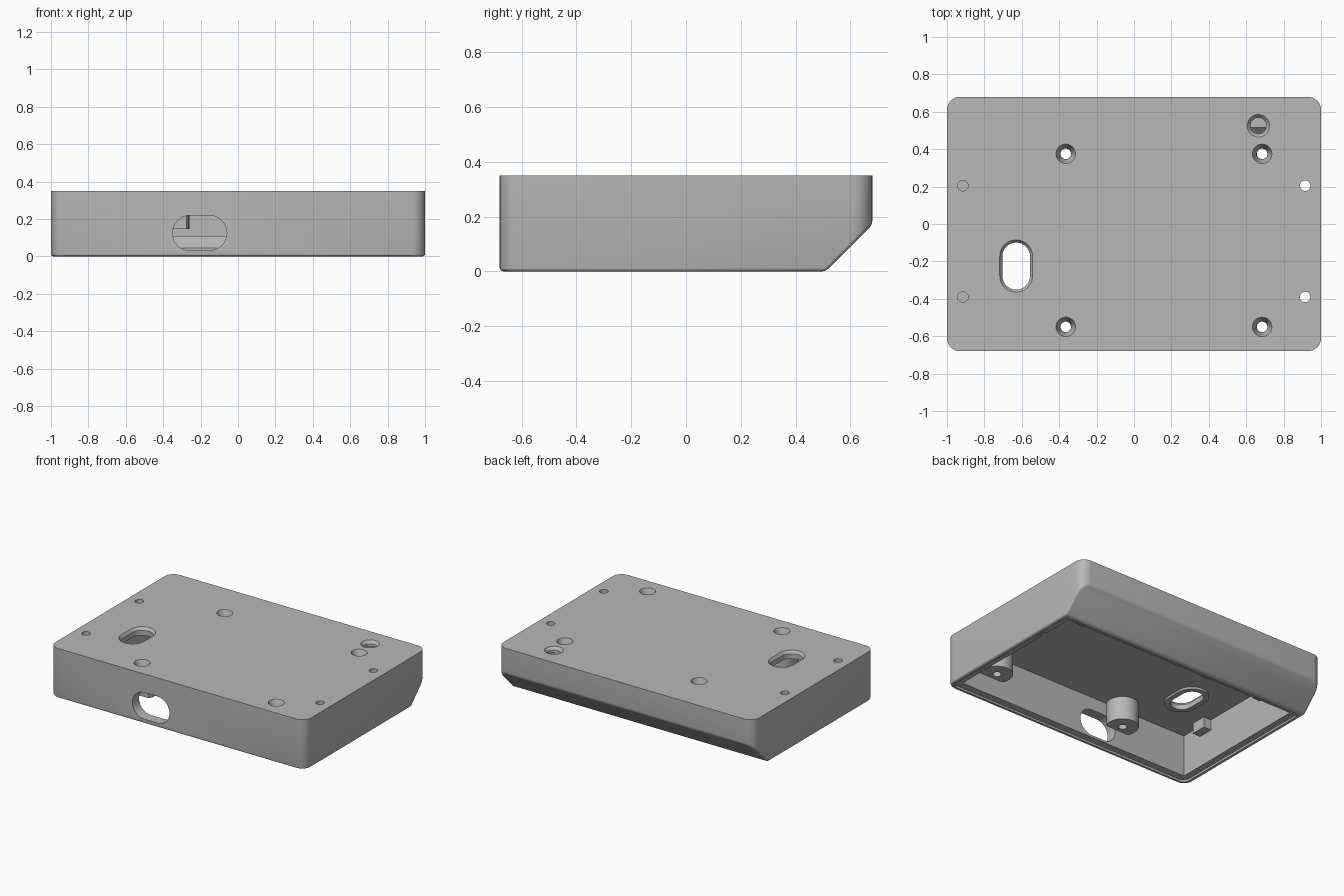
import bpy, bmesh
from math import pi, sin, cos
from mathutils import Vector

if "Cube" in bpy.data.objects:
    bpy.data.objects.remove(bpy.data.objects["Cube"], do_unlink=True)

grey = bpy.data.materials.new("plain grey")
grey.use_nodes = True
grey.diffuse_color = (0.48, 0.48, 0.48, 1)
grey.node_tree.nodes["Principled BSDF"].inputs["Base Color"].default_value = grey.diffuse_color


def rounded(hx, hy, r, n=8):
    """Outline of a rectangle with rounded corners, centred on the origin."""
    pts = []
    for k, (sx, sy) in enumerate(((1, 1), (-1, 1), (-1, -1), (1, -1))):
        for i in range(n + 1):
            a = (k + i / n) * pi / 2
            p = (sx * (hx - r) + r * cos(a), sy * (hy - r) + r * sin(a))
            if not pts or (Vector(p) - Vector(pts[-1])).length > 1e-5:
                pts.append(p)
    if (Vector(pts[0]) - Vector(pts[-1])).length < 1e-5:
        pts.pop()
    return pts


def loft(rings):
    """Closed solid through rings of matching points."""
    bm = bmesh.new()
    loops = [[bm.verts.new(p) for p in ring] for ring in rings]
    bm.faces.new(loops[0][::-1])
    bm.faces.new(loops[-1])
    for a, b in zip(loops, loops[1:]):
        for i in range(len(a)):
            j = (i + 1) % len(a)
            bm.faces.new((a[i], a[j], b[j], b[i]))
    bmesh.ops.recalc_face_normals(bm, faces=bm.faces[:])
    return bm


def upright(x, y, levels):
    """Vertical solid; each level is (z, half width, half depth, radius)."""
    return loft([[(x + u, y + v, z) for u, v in rounded(hx, hy, r)]
                 for z, hx, hy, r in levels])


def post(x, y, levels):
    return upright(x, y, [(z, r, r, r) for z, r in levels])


def make(name, bm):
    me = bpy.data.meshes.new(name)
    bm.to_mesh(me)
    bm.free()
    me.materials.append(grey)
    ob = bpy.data.objects.new(name, me)
    bpy.context.collection.objects.link(ob)
    return ob


def combine(body, bm, operation="DIFFERENCE"):
    tool = make("helper", bm)
    tool.hide_render = True
    mod = body.modifiers.new("combine", "BOOLEAN")
    mod.operation, mod.object, mod.solver = operation, tool, "EXACT"
    with bpy.context.temp_override(object=body, active_object=body):
        bpy.ops.object.modifier_apply(modifier=mod.name)
    bpy.data.objects.remove(tool, do_unlink=True)


# Outer block, sloped at the lower back, with softened lower edges
bm = upright(0, 0, [(0, 1, 0.68, 0.07), (0.35, 1, 0.68, 0.07)])
slope = Vector((0, 1, -1)).normalized()
cut = bmesh.ops.bisect_plane(bm, geom=bm.verts[:] + bm.edges[:] + bm.faces[:],
                             plane_co=(0, 0.51, 0), plane_no=slope, clear_outer=True)
rim = [e for e in cut["geom_cut"] if isinstance(e, bmesh.types.BMEdge)]
bmesh.ops.holes_fill(bm, edges=rim, sides=0)
bmesh.ops.recalc_face_normals(bm, faces=bm.faces[:])
caps = [f for f in bm.faces if f.normal.z < -0.5]
soft = {e for f in caps for e in f.edges if e.calc_face_angle(0) > 0.3}
bmesh.ops.bevel(bm, geom=list(soft), offset=0.014, offset_type="OFFSET",
                segments=3, profile=0.5, affect="EDGES", clamp_overlap=True)
body = make("enclosure_shell", bm)

# Open cavity with the sloped back wall and its small shelf
section = [(-0.605, -0.1), (0.45, -0.1), (0.45, 0.045), (0.515, 0.11),
           (0.605, 0.11), (0.605, 0.31), (-0.605, 0.31)]
combine(body, loft([[(x, y, z) for y, z in section] for x in (-0.925, 0.925)]))

# Rebate for the lid around the open bottom
combine(body, upright(0, -0.085, [(-0.1, 0.972, 0.57, 0.045), (0.015, 0.972, 0.57, 0.045)]))

# Screw bosses, tabs on the right wall and slot collar
screws = [(x, y) for x in (-0.365, 0.685) for y in (-0.55, 0.375)]
for x, y in screws:
    combine(body, post(x, y, [(0.145, 0.105), (0.33, 0.105)]), "UNION")
for y in (-0.39, 0.205):
    tab = [(-0.95, y - 0.055), (-0.865, y - 0.055), (-0.865, y + 0.055), (-0.95, y + 0.055)]
    combine(body, loft([[(u, v, z) for u, v in tab] for z in (0.235, 0.33)]), "UNION")
combine(body, upright(-0.63, -0.225, [(0.295, 0.11, 0.162, 0.11), (0.33, 0.11, 0.162, 0.11)]), "UNION")

# Countersunk screw holes and round cable hole
for x, y in screws:
    combine(body, post(x, y, [(0.1, 0.028), (0.29, 0.028), (0.35, 0.052), (0.4, 0.052)]))
combine(body, post(0.665, 0.525, [(0.25, 0.043), (0.33, 0.043), (0.35, 0.06), (0.4, 0.06)]))

# Small pin holes: blind on one side, through on the other
for y in (-0.39, 0.205):
    combine(body, post(-0.915, y, [(0.27, 0.028), (0.4, 0.028)]))
    combine(body, post(0.915, y, [(-0.1, 0.028), (0.4, 0.028)]))

# Chamfered oblong slot in the top
combine(body, upright(-0.63, -0.225, [(0.2, 0.074, 0.126, 0.074), (0.33, 0.074, 0.126, 0.074),
                                      (0.35, 0.088, 0.14, 0.088), (0.4, 0.088, 0.14, 0.088)]))

# Oblong opening through the front wall
combine(body, loft([[(u - 0.205, y, v + 0.125) for u, v in rounded(0.145, 0.094, 0.094)]
                    for y in (-0.8, -0.604)]))

# Smooth rounded surfaces, keep crisp edges
bpy.ops.object.select_all(action="DESELECT")
body.select_set(True)
bpy.context.view_layer.objects.active = body
bpy.ops.object.shade_smooth_by_angle(angle=0.5)
